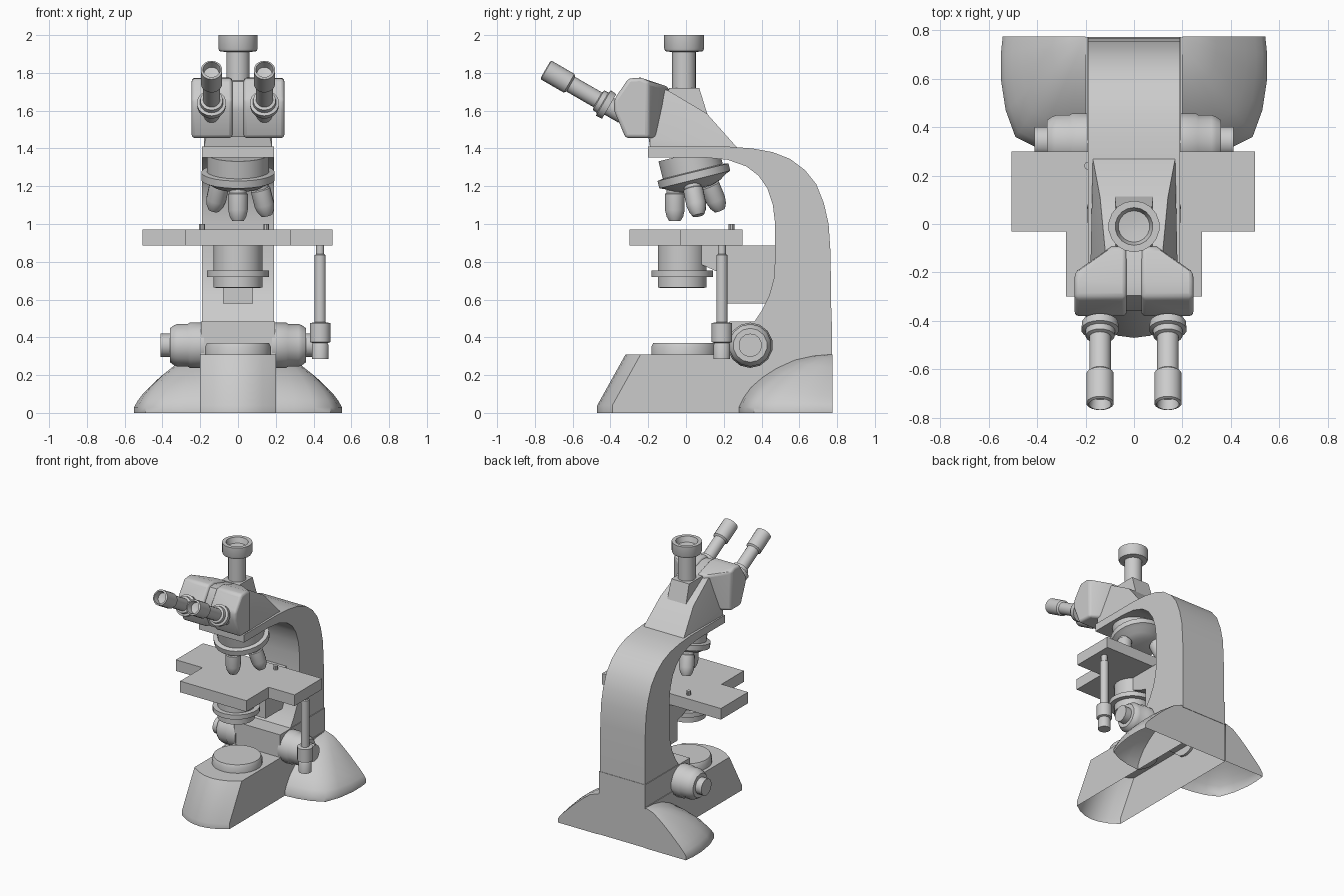
import bpy, bmesh, math
from mathutils import Vector

if "Cube" in bpy.data.objects:
    bpy.data.objects.remove(bpy.data.objects["Cube"])


def finish(name, bm, mirror=False, bevel=0.0, angle=35):
    bmesh.ops.remove_doubles(bm, verts=bm.verts, dist=1e-5)
    bmesh.ops.recalc_face_normals(bm, faces=bm.faces)
    me = bpy.data.meshes.new(name)
    bm.to_mesh(me)
    bm.free()
    ob = bpy.data.objects.new(name, me)
    bpy.context.collection.objects.link(ob)
    bpy.ops.object.select_all(action='DESELECT')
    ob.select_set(True)
    bpy.context.view_layer.objects.active = ob
    bpy.ops.object.shade_smooth_by_angle(angle=math.radians(angle))
    if bevel:
        b = ob.modifiers.new("bevel", 'BEVEL')
        b.width, b.segments, b.limit_method = bevel, 3, 'ANGLE'
    if mirror:
        ob.modifiers.new("mirror", 'MIRROR')
    return ob


def loft(name, rings, closed=True, caps=(True, True), **kw):
    """Skin consecutive rings of points."""
    bm = bmesh.new()
    vs = [[bm.verts.new(p) for p in r] for r in rings]
    n = len(rings[0])
    for a, b in zip(vs, vs[1:]):
        for i in range(n if closed else n - 1):
            j = (i + 1) % n
            bm.faces.new((a[i], a[j], b[j], b[i]))
    if closed and caps[0]:
        bm.faces.new(vs[0])
    if closed and caps[1]:
        bm.faces.new(vs[-1])
    return finish(name, bm, **kw)


def lathe(name, profile, origin, axis=(0, 0, 1), segs=24, **kw):
    """Turn (radius, distance) points around an axis."""
    q = Vector(axis).to_track_quat('Z', 'Y')
    o = Vector(origin)
    rings = []
    for r, s in profile:
        ring = []
        for i in range(segs):
            a = 2 * math.pi * (i + 0.5) / segs
            ring.append(o + q @ Vector((r * math.cos(a), r * math.sin(a), s)))
        rings.append(ring)
    return loft(name, rings, **kw)


def side_profile(name, pts, x0, x1, **kw):
    """Extrude a (y, z) outline along x."""
    return loft(name, [[(x, y, z) for y, z in pts] for x in (x0, x1)], **kw)


def plate(name, pts, z0, z1, **kw):
    """Extrude an (x, y) outline along z."""
    return loft(name, [[(x, y, z) for x, y in pts] for z in (z0, z1)], **kw)


def box(name, x, y, z, **kw):
    return plate(name, [(x[0], y[0]), (x[1], y[0]), (x[1], y[1]), (x[0], y[1])], *z, **kw)


def hull(name, pts, **kw):
    bm = bmesh.new()
    for p in pts:
        bm.verts.new(p)
    r = bmesh.ops.convex_hull(bm, input=bm.verts)
    bmesh.ops.delete(bm, geom=[v for v in bm.verts if not v.link_faces], context='VERTS')
    bmesh.ops.dissolve_limit(bm, angle_limit=0.02, verts=bm.verts, edges=bm.edges)
    return finish(name, bm, **kw)


# base: long block with a curved sloping nose, open underneath
def base_ring(z, shift):
    nose = [(x, -0.47 + 0.08 * (x / 0.2) ** 2 + shift, z) for x in
            (-0.2, -0.13, -0.065, 0, 0.065, 0.13, 0.2)]
    return nose + [(0.2, 0.77, z), (-0.2, 0.77, z)]


loft("base", [base_ring(0, 0), base_ring(0.04, 0), base_ring(0.31, 0.15)], caps=(False, True))

# feet: domed shells fanning out from the rear of the base
outline = [(0.2, 0.28), (0.3, 0.29), (0.4, 0.315), (0.49, 0.36), (0.53, 0.47),
           (0.55, 0.6), (0.55, 0.7), (0.542, 0.775)]
steps = (0, 0.2, 0.4, 0.6, 0.75, 0.87, 0.95, 1, 1)
z_front = (0.31, 0.302, 0.28, 0.235, 0.187, 0.135, 0.08, 0.03, 0)
z_back = (0.31, 0.287, 0.235, 0.175, 0.125, 0.085, 0.055, 0.03, 0)
rays = []
for i, (px, py) in enumerate(outline):
    k = i / (len(outline) - 1)
    rays.append([(0.2 + (px - 0.2) * t, 0.775 + (py - 0.775) * t, a * (1 - k) + b * k)
                 for t, a, b in zip(steps, z_front, z_back)])
rays.append([(x, 0.775, 0) for x, y, z in rays[-1]])
loft("foot", rays, closed=False, mirror=True, angle=40)

# lamp and pillar block
lathe("lamp", [(0.175, 0.30), (0.175, 0.35), (0.165, 0.37)], (0, -0.01, 0))
box("pillar_block", (-0.195, 0.195), (0.23, 0.773), (0.30, 0.483))

# curved arm with the flat head plate
inner = [(0.36, 0.48), (0.40, 0.54), (0.44, 0.62), (0.465, 0.71), (0.472, 0.82), (0.472, 1.0),
         (0.46, 1.1), (0.43, 1.19), (0.385, 1.255), (0.32, 1.305), (0.22, 1.34), (0.1, 1.352), (-0.2, 1.352)]
outer = [(-0.2, 1.41), (0.22, 1.41), (0.35, 1.4), (0.46, 1.38), (0.55, 1.345), (0.63, 1.285), (0.69, 1.21),
         (0.73, 1.11), (0.755, 1.0), (0.765, 0.85), (0.77, 0.48)]
side_profile("arm", inner + outer, -0.19, 0.19)

# stage, its screws, bracket and condenser
plate("stage", [(-0.28, -0.3), (0.28, -0.3), (0.28, -0.03), (0.5, -0.03), (0.5, 0.3),
                (-0.505, 0.3), (-0.505, -0.03), (-0.28, -0.03)], 0.885, 0.97)
for n, x in enumerate((-0.19, 0.15)):
    lathe(f"stage_screw_{n}", [(0.016, 0.96), (0.016, 1.0)], (x, 0.24, 0), segs=10)
box("stage_bracket", (-0.08, 0.08), (0.22, 0.5), (0.58, 0.885))
side_profile("condenser_arm", [(0.05, 0.885), (0.05, 0.8), (0.16, 0.75), (0.23, 0.73), (0.23, 0.885)], -0.08, 0.08)
lathe("condenser", [(0.11, 0.66), (0.13, 0.665), (0.13, 0.72), (0.165, 0.72), (0.165, 0.755),
                    (0.13, 0.755), (0.13, 0.89)], (0, -0.02, 0))

# hanging stage control
lathe("stage_control", [(0.045, 0.285), (0.045, 0.36), (0.04, 0.37), (0.055, 0.375), (0.055, 0.475),
                        (0.03, 0.48), (0.03, 0.835), (0.022, 0.84), (0.022, 0.89)], (0.435, 0.19, 0), segs=16)

# focus knobs
lathe("focus_knob", [(0.12, 0.18), (0.12, 0.255), (0.113, 0.265), (0.113, 0.32), (0.105, 0.34), (0.09, 0.36),
                     (0.062, 0.36), (0.062, 0.41)], (0, 0.34, 0.358), (1, 0, 0), segs=14, mirror=True)

# tilted turret with its objectives
tilt = math.radians(14)
down = Vector((0, math.sin(tilt), -math.cos(tilt)))
across = Vector((0, -math.cos(tilt), -math.sin(tilt)))
centre = Vector((0.043, 1.25, 0)).zxy
centre = Vector((0, 0.043, 1.25))
lathe("turret", [(0.165, -0.125), (0.165, -0.03), (0.195, -0.025), (0.195, 0.015), (0.17, 0.025),
                 (0.13, 0.05), (0.08, 0.065)], centre, down)
for n, az in enumerate((0, 80, -125)):
    a = math.radians(az)
    out = across * math.cos(a) + Vector((1, 0, 0)) * math.sin(a)
    d = down * math.cos(tilt) + out * math.sin(tilt)
    lathe(f"objective_{n}", [(0.046, 0), (0.046, 0.06), (0.053, 0.065), (0.053, 0.15), (0.045, 0.185),
                             (0.03, 0.21), (0.02, 0.21)], centre + out * 0.105, d, segs=16)

# head body: wedge narrowing upward, with neck for the camera tube
hull("head_body", [(s * x, y, z) for s in (-1, 1) for x, y, z in (
    (0.18, -0.19, 1.405), (0.17, 0.27, 1.405), (0.18, -0.19, 1.46), (0.14, 0.11, 1.585),
    (0.12, -0.1, 1.71), (0.12, -0.24, 1.71))])
hull("camera_neck", [(s * x, y, z) for s in (-1, 1) for x, y, z in (
    (0.08, 0.12, 1.56), (0.08, -0.12, 1.56), (0.075, 0.07, 1.72), (0.075, -0.09, 1.72))])
lathe("camera_tube", [(0.063, 1.7), (0.063, 1.91), (0.1, 1.915), (0.106, 1.93), (0.106, 2.0), (0.078, 2.0),
                      (0.065, 1.96), (0.02, 1.955)], (0, -0.01, 0), segs=18)

# twin eyepiece housings with a recessed strip between
front = [(-0.32, 1.455), (-0.38, 1.6), (-0.38, 1.66), (-0.305, 1.77), (-0.24, 1.775)]
house = [(x, y, z) for x in (0.03, 0.245) for y, z in front]
house += [(0.245, -0.2, 1.455), (0.245, -0.2, 1.755), (0.03, -0.13, 1.455), (0.12, -0.13, 1.455),
          (0.03, -0.09, 1.725), (0.09, -0.09, 1.725)]
hull("eyepiece_housing", house, mirror=True, bevel=0.018)
side_profile("housing_bridge", [(-0.3, 1.46), (-0.36, 1.6), (-0.36, 1.65), (-0.295, 1.755), (-0.24, 1.76),
                                (-0.09, 1.715), (-0.13, 1.46)], -0.05, 0.05)

# eyepieces
lathe("eyepiece", [(0.05, -0.06), (0.05, 0.025), (0.075, 0.025), (0.078, 0.06), (0.062, 0.065), (0.06, 0.09),
                   (0.045, 0.095), (0.045, 0.26), (0.057, 0.27), (0.057, 0.41), (0.046, 0.415), (0.04, 0.37),
                   (0.01, 0.365)], (0.14, -0.385, 1.61), (0, -0.866, 0.5), segs=18, mirror=True)
